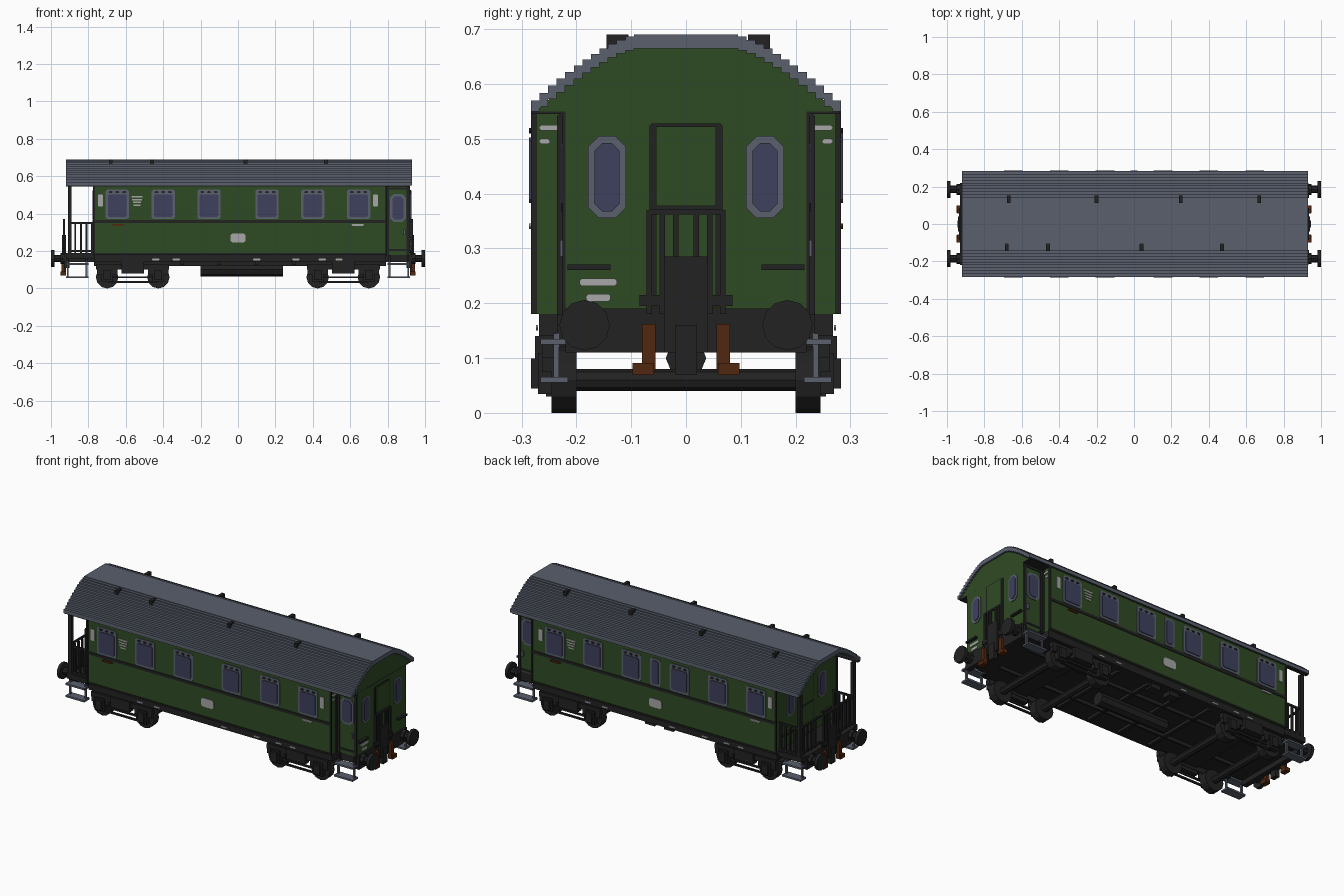
import bpy, bmesh, math
from mathutils import Matrix, Vector

if "Cube" in bpy.data.objects:
    bpy.data.objects.remove(bpy.data.objects["Cube"], do_unlink=True)

# Main dimensions
ROOF_HALF, WALL, INNER = 0.283, 0.278, 0.22
REAR, FRONT, TIP = -0.77, 0.79, 0.92
BEAM, FLOOR, SOLE, EAVES, TOP = 0.11, 0.14, 0.18, 0.55, 0.69
WAIST, WINDOW, AXLE, BUFFER = 0.35, 0.45, 0.06, 0.16
THIN, ROD = 0.004, 0.01
SIDES = (-1, 1)
parts = []


def material(name, red, green, blue):
    mat = bpy.data.materials.new(name)
    mat.use_nodes = True
    mat.diffuse_color = (red, green, blue, 1)
    shader = mat.node_tree.nodes["Principled BSDF"]
    shader.inputs["Base Color"].default_value = mat.diffuse_color
    return mat


green = material("coach green", 0.028, 0.07, 0.017)
slate = material("slate grey", 0.1, 0.115, 0.15)
black = material("frame black", 0.016, 0.016, 0.016)
blue = material("window blue", 0.048, 0.052, 0.11)
white = material("sign white", 0.38, 0.39, 0.38)
rust = material("hose rust", 0.08, 0.02, 0.005)


class Part:
    """Collects simple solids into one object of one colour."""

    def __init__(self, name, mat):
        self.name, self.mat, self.bm = name, mat, bmesh.new()
        parts.append(self)

    def span(self, start, end):
        """Box between two opposite corners."""
        start, end = Vector(start), Vector(end)
        size = [abs(length) for length in end - start]
        matrix = Matrix.Translation((start + end) / 2) @ Matrix.Diagonal(size + [1])
        bmesh.ops.create_cube(self.bm, size=1, matrix=matrix)

    def block(self, centre, size):
        """Box given by its centre and size."""
        centre, half = Vector(centre), Vector(size) / 2
        self.span(centre - half, centre + half)

    def prism(self, axis, outline, start, end):
        rings = []
        for depth in (start, end):
            points = [(depth, u, v) if axis == "x" else (u, depth, v) for u, v in outline]
            rings.append([self.bm.verts.new(point) for point in points])
        near, far = rings
        self.bm.faces.new(near)
        self.bm.faces.new(reversed(far))
        for i in range(len(near)):
            self.bm.faces.new((near[i - 1], near[i], far[i], far[i - 1]))

    def plate(self, axis, start, depth, centre, size, clip=THIN):
        """Thin panel with clipped corners."""
        u, v = centre
        w, h = size[0] / 2, size[1] / 2
        quarter = [(w, h - clip), (w - clip, h)]
        right = [(a, -b) for a, b in reversed(quarter)] + quarter
        left = [(-a, b) for a, b in reversed(right)]
        outline = [(u + a, v + b) for a, b in right + left]
        self.prism(axis, outline, start, start + depth)

    def disc(self, axis, centre, radius, start, end, sides=12):
        u, v = centre
        angles = [i * math.tau / sides for i in range(sides)]
        outline = [(u + radius * math.cos(a), v + radius * math.sin(a)) for a in angles]
        self.prism(axis, outline, start, end)

    def finish(self):
        bmesh.ops.recalc_face_normals(self.bm, faces=self.bm.faces)
        mesh = bpy.data.meshes.new(self.name)
        self.bm.to_mesh(mesh)
        self.bm.free()
        mesh.materials.append(self.mat)
        bpy.context.collection.objects.link(bpy.data.objects.new(self.name, mesh))


body, doors = Part("body", green), Part("end_doors", green)
roof, steps = Part("roof", slate), Part("steps", slate)
frames, glass = Part("window_frames", slate), Part("window_glass", blue)
trim, vents = Part("body_trim", black), Part("roof_vents", black)
underframe, bogies = Part("underframe", black), Part("bogies", black)
wheels, buffers = Part("wheels", black), Part("buffers", black)
railings = Part("railings", black)
signs, hoses = Part("signs", white), Part("brake_hoses", rust)


def window(axis, wall, out, centre, width, height, clip, head=0):
    """Slate frame with a pane, leaving a deeper top rail where head is set."""
    rim = 0.025
    frames.plate(axis, wall, out * THIN, centre, (width, height), clip)
    pane = (centre[0], centre[1] - head / 2)
    glass.plate(axis, wall, out * THIN * 2, pane, (width - rim, height - rim - head), clip * 0.7)


# Stepped roof shell on a curved profile
FLAT, COUNT, SHELL = 0.095, 12, 0.025
profile = []
for i in range(COUNT + 1):
    t = i / COUNT
    profile.append((FLAT + t * (ROOF_HALF - FLAT), TOP - 0.12 * t ** 1.4))
roof.span((-TIP, -FLAT, TOP - SHELL), (TIP + ROD, FLAT, TOP))
for (inner, _), (outer, z) in zip(profile, profile[1:]):
    for side in SIDES:
        low = max(z - SHELL, EAVES)
        roof.span((-TIP, side * inner, low), (TIP + ROD, side * outer, z))
for y, places in ((-0.125, (-0.68, -0.46, 0.04, 0.47)), (0.133, (-0.67, -0.2, 0.25, 0.67))):
    for x in places:
        vents.span((x - ROD, y - ROD * 2, TOP - SHELL), (x + ROD, y + ROD * 2, TOP))

# Saloon, closed vestibule, gable and cornice
body.span((REAR, -WALL, SOLE), (FRONT, WALL, EAVES))
body.span((FRONT, -INNER, SOLE), (TIP, INNER, EAVES))
gable = [(y * 0.97, z - 0.02) for y, z in profile]
body.prism("x", gable + [(-y, z) for y, z in reversed(gable)], REAR, TIP)
trim.block(((REAR + TIP) / 2, 0, EAVES), (TIP - REAR, WALL * 2 + THIN, ROD))

# Side walls: trim, windows and signs; the back repeats the front turned round
for side in SIDES:
    wall, out, turn = side * WALL, side * THIN, -side
    for z, height in ((WAIST, 0.016), (SOLE, ROD)):
        trim.span((REAR, wall, z), (FRONT, wall + out, z + height))
    for x in (REAR, FRONT):
        trim.block((x, wall, (SOLE + EAVES) / 2), (ROD, ROD, EAVES - SOLE))
    for half in SIDES:
        for i in range(3):
            x = half * (0.155 + 0.245 * i)
            window("y", wall, side, (x, WINDOW), 0.125, 0.16, ROD, head=0.015)
            for shift in (-1, 0, 1):
                trim.plate("y", wall, out * 2, (x + shift * 0.036, 0.515), (0.02, ROD))
        signs.plate("y", wall, out, (half * 0.735, 0.47), (0.026, 0.066))
        badge = signs if half == turn else hoses
        badge.plate("y", wall, out * 2, (half * 0.64, 0.34), (0.065, ROD))
    signs.plate("y", wall, out, (0, 0.27), (0.08, 0.05), ROD)
    for i in range(4):
        size = (0.06 - 0.008 * i, ROD * 0.8)
        signs.plate("y", wall, out, (turn * -0.54, 0.49 - i * 0.015), size, 0.001)
    for x in (-0.44, -0.33, 0.1, 0.31, 0.45, 0.54):
        signs.plate("y", side * 0.27, out, (turn * x, 0.155), (0.04, ROD))
# Narrow window in the middle of the back
window("y", WALL, 1, (0, WINDOW), 0.065, 0.16, ROD)

# Vestibule side doors and the corner behind them
for side in SIDES:
    wall = side * INNER
    for x in (FRONT + ROD, TIP - ROD):
        trim.block((x, wall, (SOLE + EAVES) / 2), (0.016, ROD, EAVES - SOLE))
    for z in (SOLE + ROD * 2, EAVES - ROD * 2):
        trim.span((FRONT, wall, z), (TIP, wall + side * THIN, z + ROD))
    middle = (FRONT + TIP) / 2
    window("y", wall, side, (middle, 0.43), 0.084, 0.15, 0.02)
    steps.block((TIP - 0.03, wall, 0.3), (ROD, ROD * 2, 0.03))
    for z, width in ((0.52, 0.04), (0.495, 0.02)):
        signs.plate("x", FRONT, THIN, (side * (WALL - ROD - width / 2), z), (width, ROD))
    trim.plate("x", FRONT, THIN, (side * (INNER + ROD), 0.36), (ROD, EAVES - SOLE))

# End walls: framed door, clipped windows and grab bars
for end, wall in ((1, TIP), (-1, REAR)):
    depth = end * THIN
    trim.plate("x", wall, depth, (0, 0.36), (0.134, 0.335))
    for z, height in ((WINDOW, 0.145), (0.285, BUFFER)):
        doors.plate("x", wall, depth * 2, (0, z), (BEAM, height), 0.001)
    for side in SIDES:
        window("x", wall, end, (side * 0.144, 0.43), 0.07, 0.15, 0.02)
        trim.block((wall, side * 0.177, 0.266), (0.03, 0.078, ROD))
for z, width in ((0.238, 0.068), (0.21, 0.045)):
    signs.plate("x", TIP, THIN, (-BUFFER, z), (width, ROD * 1.4))

# Gate and gangway plate at each end
for end in SIDES:
    x = end * (TIP + ROD)
    for side in SIDES:
        for i in range(3):
            y = side * (0.014 + 0.024 * i)
            railings.span((x - ROD / 2, y, SOLE), (x + ROD / 2, y + ROD * side, 0.37))
    railings.block((x, 0, 0.367), (ROD, 0.134, ROD))
    railings.block((x, 0, 0.205), (ROD, 0.17, ROD * 2))
    railings.span((x - ROD, -0.04, BEAM), (x + ROD, 0.04, 0.285))

# Open platform: roof posts, side gates and end railing
for side in SIDES:
    y, corner = side * 0.245, 0.02 - TIP
    railings.block((corner, y, (SOLE + EAVES) / 2), (ROD * 2, ROD * 2, EAVES - SOLE))
    trim.block(((REAR - TIP) / 2, side * 0.27, EAVES), (TIP + REAR, ROD * 2, ROD))
    for z in (0.2, WAIST):
        railings.block(((corner + REAR) / 2, y, z), (REAR - corner, ROD, ROD))
        railings.span((corner, side * AXLE, z), (corner - ROD, y, z + ROD))
    for i in range(4):
        railings.block((REAR - ROD - 0.03 * i, y, 0.27), (ROD, ROD, BUFFER))
        railings.block((corner, y - side * 0.035 * (i + 1), 0.27), (ROD, ROD, BUFFER))

# Underframe, buffer beams and tank
underframe.span((REAR, -WALL + ROD, FLOOR), (FRONT, WALL - ROD, SOLE))
underframe.span((-TIP, -INNER, FLOOR), (TIP, INNER, SOLE + ROD))
underframe.disc("x", (0, 0.1), 0.037, -0.2, 0.24, 8)
for side in SIDES:
    underframe.span((REAR, side * BEAM, 0.12), (FRONT, side * (BEAM + ROD), FLOOR))
    underframe.span((side * 0.9, -INNER, BEAM), (side * (TIP + ROD), INNER, SOLE + ROD))
    underframe.span((-TIP, side * INNER, BUFFER), (REAR, side * 0.255, SOLE + ROD))
    underframe.block((side * AXLE, INNER, 0.13), (AXLE, 0.05, 0.03))
    for x in (0.1, 0.3):
        underframe.block((side * x, 0, FLOOR), (ROD * 2, WALL * 1.7, 0.03))

# Bogies: wheels on axles, side frames, axle boxes and rods
for middle in (-0.563, 0.563):
    bogies.block((middle, 0, 0.13), (0.1, 0.5, 0.03))
    for x in (middle - 0.137, middle + 0.137):
        wheels.disc("y", (x, AXLE), 0.02, -INNER, INNER, 8)
        for side in SIDES:
            wheels.disc("y", (x, AXLE), AXLE, side * 0.2, side * 0.245)
            bogies.block((x, side * 0.255, 0.072), (AXLE, 0.03, 0.075))
            bogies.block((x, side * 0.272, 0.072), (0.04, 0.022, 0.055))
            bogies.block((x, side * 0.25, 0.1), (BEAM, 0.025, 0.05))
    for side in SIDES:
        bogies.block((middle, side * 0.25, 0.115), (0.39, 0.025, 0.03))
        bogies.block((middle, side * 0.258, BEAM), (0.12, 0.035, AXLE))
        for z in (0.035, AXLE):
            bogies.block((middle, side * 0.25, z), (0.26, ROD, ROD))

# Couplings, buffers, hoses and boarding steps
for end in SIDES:
    buffers.span((end * TIP, -0.02, 0.07), (end * (TIP + 0.025), 0.02, BUFFER))
    for side in SIDES:
        centre = (side * 0.185, BUFFER)
        buffers.disc("x", centre, 0.046, end * 0.982, end)
        buffers.disc("x", centre, 0.02, end * TIP, end * 0.985, 8)
        buffers.disc("x", centre, 0.03, end * TIP, end * 0.95, 8)
        y, x = side * 0.068, end * (TIP + ROD * 1.5)
        hoses.block((x, y, 0.12), (ROD * 2, 0.025, 0.085))
        hoses.block((x, y + side * ROD, 0.08), (0.03, 0.04, 0.022))
        middle = end * 0.86
        for z in (AXLE, 0.13):
            steps.block((middle, side * 0.24, z), (0.12, 0.05, ROD))
        for x in (middle - 0.05, middle + 0.05):
            steps.block((x, side * 0.237, 0.1), (ROD, ROD, 0.09))
            underframe.block((x, side * INNER, 0.15), (ROD, 0.03, AXLE))

for part in parts:
    part.finish()
